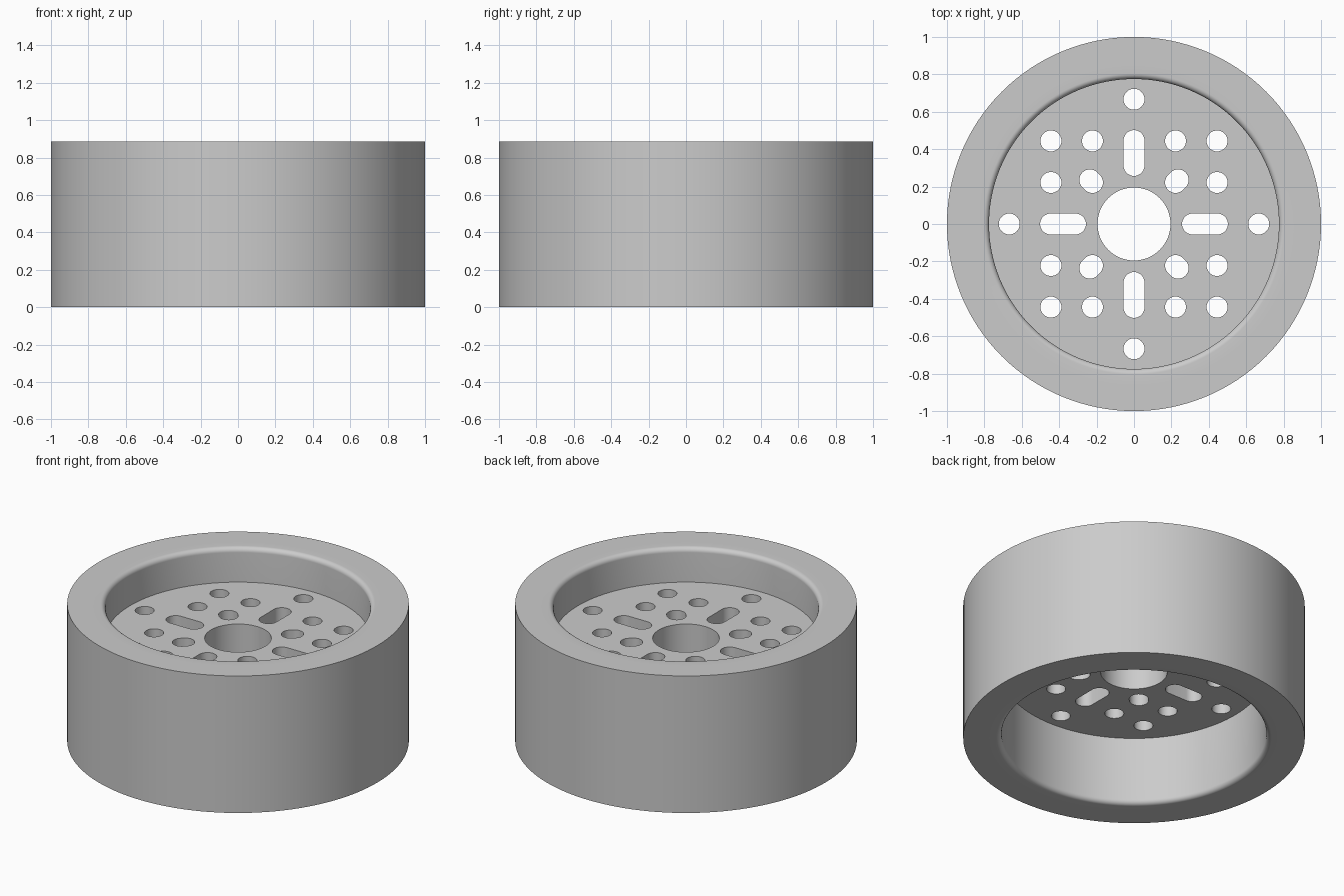
import bpy, bmesh
from math import pi, cos, sin, atan2

HEIGHT = 0.885
SEGMENTS = 128
HOLE = 0.056

cube = bpy.data.objects.get("Cube")
if cube:
    bpy.data.objects.remove(cube, do_unlink=True)

grey = bpy.data.materials.new("plain grey")
grey.use_nodes = True
grey.diffuse_color = (0.6, 0.6, 0.6, 1)
grey.node_tree.nodes["Principled BSDF"].inputs["Base Color"].default_value = (0.6, 0.6, 0.6, 1)


def add_object(name, mesh):
    obj = bpy.data.objects.new(name, mesh)
    bpy.context.collection.objects.link(obj)
    mesh.materials.clear()
    mesh.materials.append(grey)
    bpy.ops.object.select_all(action='DESELECT')
    obj.select_set(True)
    bpy.context.view_layer.objects.active = obj
    bpy.ops.object.shade_smooth_by_angle(angle=pi / 6)
    return obj


def lathe(name, profile):
    """Spin a closed (radius, height) profile into a ring."""
    bm = bmesh.new()
    verts = [bm.verts.new((r, 0, z)) for r, z in profile]
    edges = [bm.edges.new((v, verts[i - 1])) for i, v in enumerate(verts)]
    bmesh.ops.spin(bm, geom=verts + edges, cent=(0, 0, 0), axis=(0, 0, 1),
                   angle=2 * pi, steps=SEGMENTS, use_duplicate=False)
    bmesh.ops.remove_doubles(bm, verts=bm.verts, dist=1e-5)
    bmesh.ops.recalc_face_normals(bm, faces=bm.faces)
    mesh = bpy.data.meshes.new(name)
    bm.to_mesh(mesh)
    bm.free()
    return add_object(name, mesh)


def circle(r, n):
    return [(r * cos(2 * pi * i / n), r * sin(2 * pi * i / n)) for i in range(n)]


def slot(a, b, r=HOLE, n=16):
    """Outline of a round-ended slot from centre a to centre b."""
    turn = atan2(b[1] - a[1], b[0] - a[0])
    points = []
    for centre, start in ((b, turn - pi / 2), (a, turn + pi / 2)):
        for i in range(n + 1):
            t = start + pi * i / n
            points.append((centre[0] + r * cos(t), centre[1] + r * sin(t)))
    return points


# Outer tread band
OUTER, SEAM, INNER = 1.0, 0.86, 0.775
lathe("tread", [(SEAM, 0), (OUTER, 0), (OUTER, HEIGHT), (SEAM, HEIGHT)])

# Hub rim with rounded inner lips at both ends
LIP = 0.03
arc = [(INNER + LIP * (1 - cos(t)), LIP * (1 - sin(t)))
       for t in (pi / 2 * i / 8 for i in range(9))]
lathe("hub_rim", [(SEAM, 0)] + arc[::-1]
      + [(r, HEIGHT - z) for r, z in arc] + [(SEAM, HEIGHT)])

# Web plate outlines: disc, bore, then the hole pattern
GRID = 0.222
outlines = [circle(INNER + 0.005, SEGMENTS), circle(0.195, 64)]
for sx in (-1, 1):
    for sy in (-1, 1):
        for x, y in ((2, 2), (1, 2), (2, 1)):
            cx, cy = sx * x * GRID, sy * y * GRID
            outlines.append([(cx + px, cy + py) for px, py in circle(HOLE, 32)])
        # Two overlapping holes on the diagonal
        outlines.append(slot((sx * GRID, sy * GRID), (sx * 0.236, sy * 0.236)))
for dx, dy in ((1, 0), (0, 1), (-1, 0), (0, -1)):
    outlines.append(slot((dx * 0.313, dy * 0.313), (dx * 0.446, dy * 0.446)))
    outlines.append([(dx * 0.667 + px, dy * 0.667 + py) for px, py in circle(HOLE, 32)])

# Fill the outlines and give the plate its thickness
curve = bpy.data.curves.new("plate_outline", 'CURVE')
curve.dimensions = '2D'
curve.fill_mode = 'BOTH'
curve.extrude = HEIGHT / 8
for outline in outlines:
    spline = curve.splines.new('POLY')
    spline.points.add(len(outline) - 1)
    for point, (x, y) in zip(spline.points, outline):
        point.co = (x, y, 0, 1)
    spline.use_cyclic_u = True
helper = bpy.data.objects.new("plate_outline", curve)
bpy.context.collection.objects.link(helper)
bpy.context.view_layer.update()
depsgraph = bpy.context.evaluated_depsgraph_get()
plate_mesh = bpy.data.meshes.new_from_object(helper.evaluated_get(depsgraph))
bpy.data.objects.remove(helper, do_unlink=True)

bm = bmesh.new()
bm.from_mesh(plate_mesh)
bmesh.ops.remove_doubles(bm, verts=bm.verts, dist=1e-5)
bmesh.ops.recalc_face_normals(bm, faces=bm.faces)
bmesh.ops.translate(bm, verts=bm.verts, vec=(0, 0, HEIGHT * 0.625))
bm.to_mesh(plate_mesh)
bm.free()
add_object("web_plate", plate_mesh)
